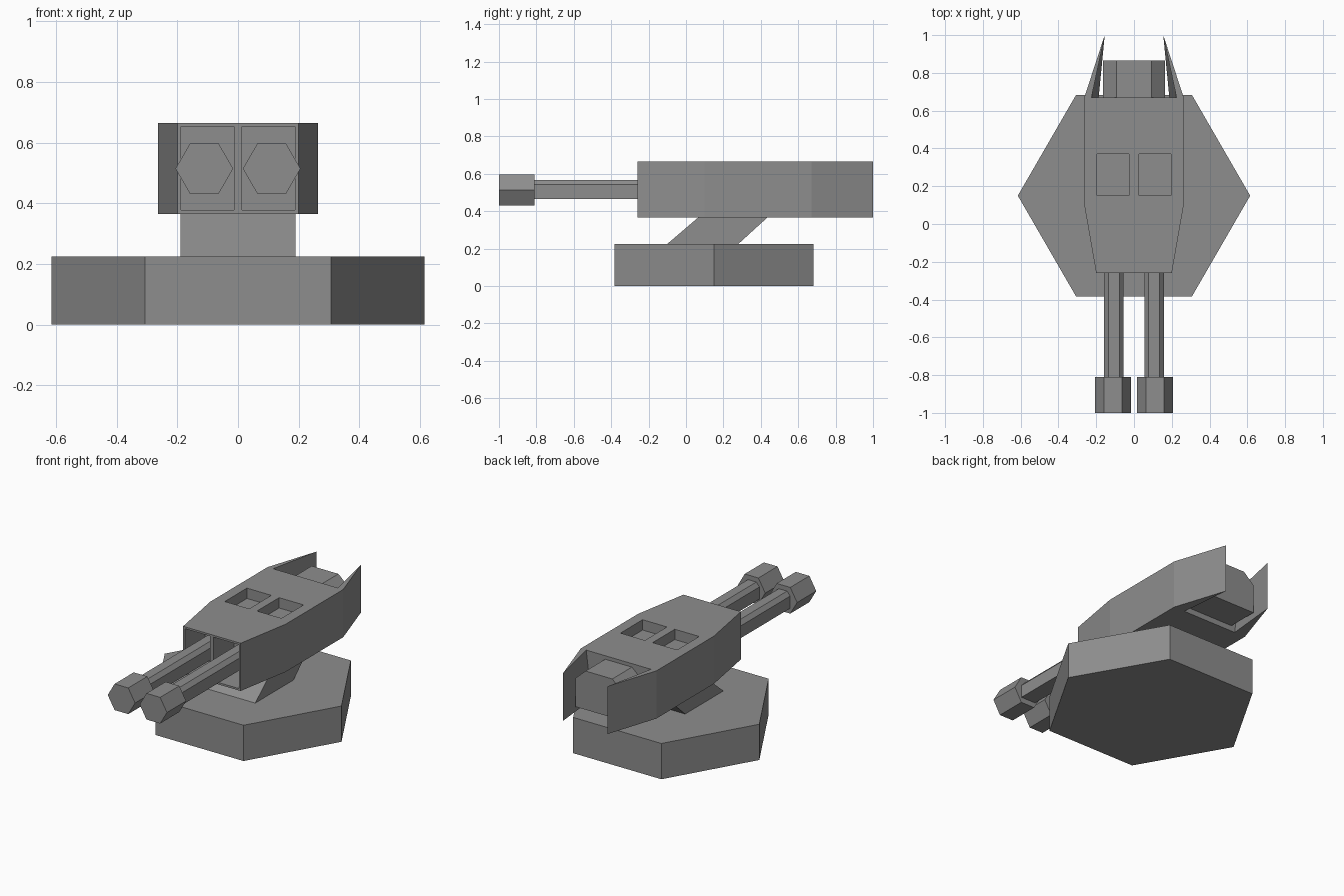
import bpy, bmesh, math
from mathutils import Vector

if "Cube" in bpy.data.objects:
    bpy.data.objects.remove(bpy.data.objects["Cube"], do_unlink=True)

grey = bpy.data.materials.new("gunmetal_grey")
grey.use_nodes = True
GREY = (0.27, 0.27, 0.27, 1)
grey.diffuse_color = GREY
bsdf = next(n for n in grey.node_tree.nodes if n.type == 'BSDF_PRINCIPLED')
bsdf.inputs["Base Color"].default_value = GREY
bsdf.inputs["Roughness"].default_value = 0.8


def loft(bm, ring_a, ring_b):
    """Closed solid between two rings with the same number of points."""
    a = [bm.verts.new(p) for p in ring_a]
    b = [bm.verts.new(p) for p in ring_b]
    bm.faces.new(a)
    bm.faces.new(b)
    for i in range(len(a)):
        j = (i + 1) % len(a)
        bm.faces.new((a[i], a[j], b[j], b[i]))


def make(name, *solids):
    bm = bmesh.new()
    for ring_a, ring_b in solids:
        loft(bm, ring_a, ring_b)
    bmesh.ops.recalc_face_normals(bm, faces=bm.faces[:])
    me = bpy.data.meshes.new(name)
    bm.to_mesh(me)
    bm.free()
    me.materials.append(grey)
    ob = bpy.data.objects.new(name, me)
    bpy.context.collection.objects.link(ob)
    return ob


def plan(points, z0, z1):
    """Outline in x, y raised from z0 to z1."""
    return [(x, y, z0) for x, y in points], [(x, y, z1) for x, y in points]


def along_y(points, y0, y1):
    """Profile in x, z drawn along y."""
    return [(x, y0, z) for x, z in points], [(x, y1, z) for x, z in points]


def rect(x0, x1, y0, y1):
    return [(x0, y0), (x1, y0), (x1, y1), (x0, y1)]


def chamfered(cx, half, z0, z1, cut_x, cut_z):
    """Box section with both top corners cut off."""
    return [(cx - half, z0), (cx + half, z0), (cx + half, z1 - cut_z),
            (cx + half - cut_x, z1), (cx - half + cut_x, z1), (cx - half, z1 - cut_z)]


# Hexagonal base
make("base", plan([(-0.615, 0.15), (-0.307, -0.383), (0.307, -0.383),
                   (0.615, 0.15), (0.307, 0.683), (-0.307, 0.683)], 0, 0.225))

# Leaning neck
make("neck", ([(x, y, 0.225) for x, y in rect(-0.19, 0.19, -0.10, 0.28)],
              [(x, y, 0.366) for x, y in rect(-0.19, 0.19, 0.065, 0.435)]))

# Turret body with gun bays in front and hatches on top
BOTTOM, TOP, REAR = 0.365, 0.665, 0.67
body = make("turret_body", plan([(-0.2, -0.26), (0.2, -0.26), (0.263, 0.1), (0.263, REAR),
                                 (-0.263, REAR), (-0.263, 0.1)], BOTTOM, TOP))
holes = []
for s in (-1, 1):
    holes.append(plan(rect(s * 0.1 - 0.0875, s * 0.1 + 0.0875, -0.4, -0.06), 0.377, 0.653))
    holes.append(plan(rect(s * 0.112 - 0.085, s * 0.112 + 0.085, 0.15, 0.37), 0.60, 0.8))
cutter = make("bay_cutter", *holes)
cutter.hide_render = True
mod = body.modifiers.new("bays", 'BOOLEAN')
mod.operation = 'DIFFERENCE'
mod.solver = 'EXACT'
mod.object = cutter
bpy.context.view_layer.objects.active = body
bpy.ops.object.modifier_apply(modifier=mod.name)
bpy.data.objects.remove(cutter, do_unlink=True)

# Rear engine block
make("rear_block", along_y(chamfered(0, 0.163, 0.40, 0.643, 0.07, 0.063), REAR - 0.02, 0.865))

for s, side in ((1, "left"), (-1, "right")):
    # Tapering rear fin, thicker at its foot
    make(side + "_fin",
         ([(s * 0.263, REAR, BOTTOM), (s * 0.155, 1, BOTTOM), (s * 0.187, REAR, BOTTOM)],
          [(s * 0.263, REAR, TOP), (s * 0.155, 1, TOP), (s * 0.225, REAR, TOP)]))
    # Gun barrel
    make(side + "_barrel", along_y(chamfered(s * 0.107, 0.051, 0.465, 0.567, 0.022, 0.025),
                                   -0.83, -0.05))
    # Hexagonal muzzle
    hexagon = [(s * 0.111 + 0.095 * math.cos(math.radians(60 * i)),
                0.514 + 0.095 * math.sin(math.radians(60 * i))) for i in range(6)]
    make(side + "_muzzle", along_y(hexagon, -1, -0.81))
